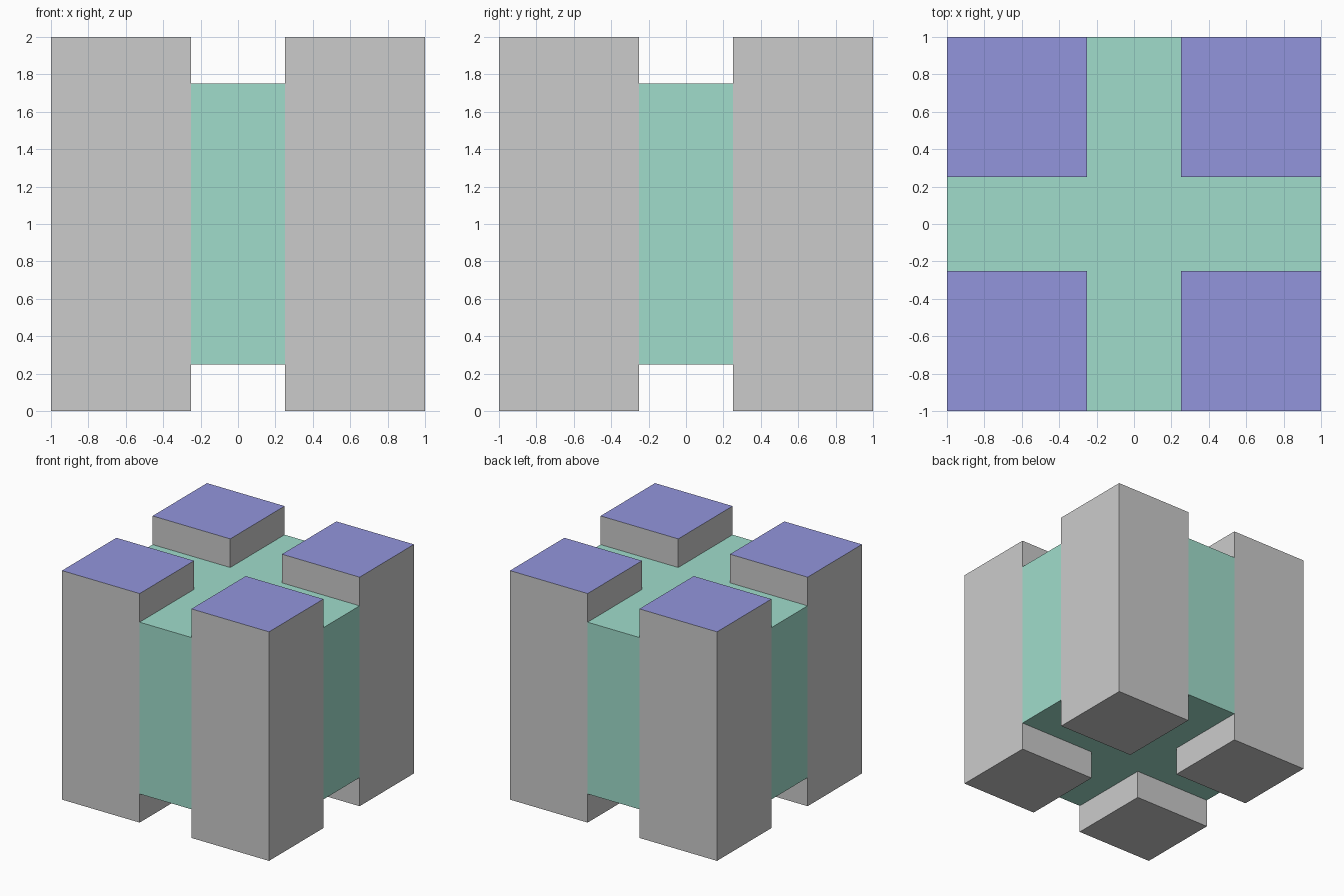
import bpy, bmesh

if "Cube" in bpy.data.objects:
    bpy.data.objects.remove(bpy.data.objects["Cube"])

W, G = 1.0, 0.25          # half width of the block, half width of the channel
Z0, Z1, H = 0.25, 1.75, 2.0


def material(name, rgb):
    m = bpy.data.materials.new(name)
    m.diffuse_color = (*rgb, 1.0)
    m.use_nodes = True
    m.node_tree.nodes["Principled BSDF"].inputs["Base Color"].default_value = m.diffuse_color
    return m


def prism(name, profile, z0, z1, side_mat=None, top_mat=None):
    """Extrude a flat profile from z0 to z1; the top may have its own material."""
    bm = bmesh.new()
    base = bm.faces.new([bm.verts.new((x, y, z0)) for x, y in profile])
    ext = bmesh.ops.extrude_face_region(bm, geom=[base], use_keep_orig=True)
    top_verts = [v for v in ext["geom"] if isinstance(v, bmesh.types.BMVert)]
    bmesh.ops.translate(bm, verts=top_verts, vec=(0, 0, z1 - z0))
    bmesh.ops.recalc_face_normals(bm, faces=bm.faces)
    me = bpy.data.meshes.new(name)
    me.materials.append(side_mat)
    if top_mat:
        me.materials.append(top_mat)
        for f in bm.faces:
            f.material_index = 1 if f.normal.z > 0.5 else 0
    bm.to_mesh(me)
    bm.free()
    ob = bpy.data.objects.new(name, me)
    bpy.context.collection.objects.link(ob)
    return ob


green = material("green", (0.35, 0.72, 0.60))
blue = material("blue", (0.29, 0.30, 0.72))

# Cross-shaped core, flush with the outer pillar faces
cross = [(G, -W), (G, -G), (W, -G), (W, G), (G, G), (G, W),
         (-G, W), (-G, G), (-W, G), (-W, -G), (-G, -G), (-G, -W)]
prism("cross_core", cross, Z0, Z1, green)

# Four corner pillars with blue tops
for y_name, sy in (("front", -1), ("back", 1)):
    for x_name, sx in (("left", -1), ("right", 1)):
        square = [(sx * x, sy * y) for x, y in ((G, G), (W, G), (W, W), (G, W))]
        prism(f"{y_name}_{x_name}_pillar", square, 0, H, None, blue)
